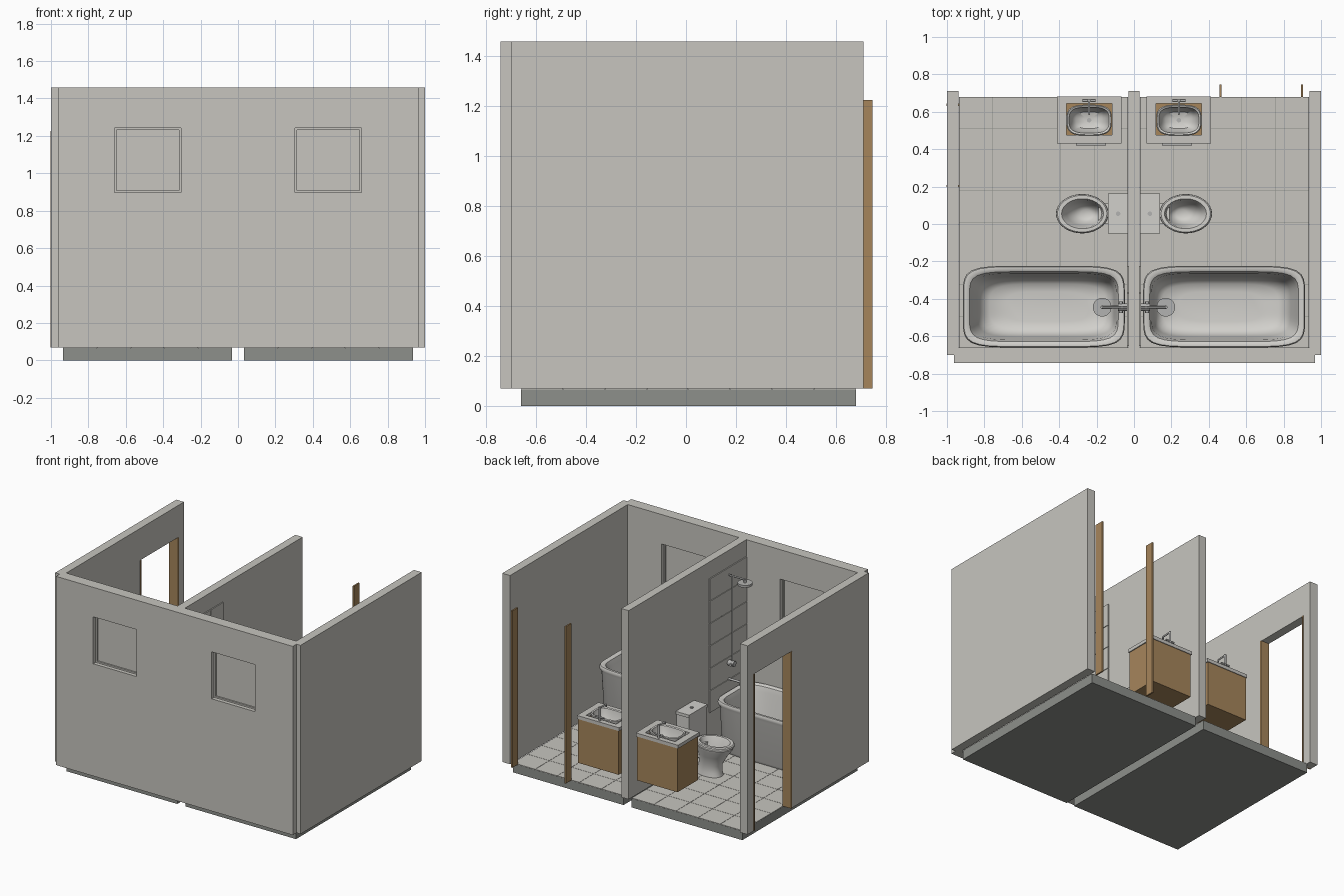
import bpy, bmesh, math
from mathutils import Vector

if "Cube" in bpy.data.objects:
    bpy.data.objects.remove(bpy.data.objects["Cube"])


def material(name, r, g, b):
    m = bpy.data.materials.new(name)
    m.diffuse_color = (r, g, b, 1)
    m.use_nodes = True
    m.node_tree.nodes["Principled BSDF"].inputs["Base Color"].default_value = m.diffuse_color
    return m


PLASTER = material("plaster", 0.57, 0.56, 0.52)
CONCRETE = material("concrete", 0.27, 0.28, 0.26)
WOOD = material("wood", 0.38, 0.235, 0.105)
PORCELAIN = material("porcelain", 0.64, 0.63, 0.60)
STONE = material("stone", 0.57, 0.56, 0.53)
CHROME = material("chrome", 0.45, 0.45, 0.44)


def finish(name, bm, mat, mirror=False, smooth=False):
    bmesh.ops.recalc_face_normals(bm, faces=bm.faces)
    me = bpy.data.meshes.new(name)
    bm.to_mesh(me)
    bm.free()
    me.materials.append(mat)
    if smooth:
        me.polygons.foreach_set("use_smooth", [True] * len(me.polygons))
        me.set_sharp_from_angle(angle=math.radians(40))
    ob = bpy.data.objects.new(name, me)
    bpy.context.collection.objects.link(ob)
    if mirror:
        ob.modifiers.new("Mirror", 'MIRROR')
    return ob


def add_box(bm, x0, x1, y0, y1, z0, z1):
    vs = bmesh.ops.create_cube(bm, size=1)["verts"]
    for v in vs:
        v.co = (x1 if v.co.x > 0 else x0, y1 if v.co.y > 0 else y0, z1 if v.co.z > 0 else z0)
    return vs


def boxes(name, mat, items, mirror=False):
    bm = bmesh.new()
    for it in items:
        add_box(bm, *it)
    return finish(name, bm, mat, mirror)


def rods(name, items, mirror=True):
    """Cylinders given as start, end, radius."""
    bm = bmesh.new()
    for a, b, r in items:
        a, b = Vector(a), Vector(b)
        d = b - a
        vs = bmesh.ops.create_cone(bm, cap_ends=True, segments=20, radius1=r, radius2=r,
                                   depth=d.length)["verts"]
        q = d.to_track_quat('Z', 'Y')
        for v in vs:
            v.co = q @ v.co + (a + b) / 2
    return finish(name, bm, CHROME, mirror, True)


def loft(name, mat, rings, seg=48):
    """Rounded rings given as centre x, centre y, half x, half y, z, exponent."""
    bm = bmesh.new()
    loops = []
    for cx, cy, hx, hy, z, n in rings:
        loop = []
        for i in range(seg):
            t = 2 * math.pi * i / seg
            c, s = math.cos(t), math.sin(t)
            k = (abs(c) ** n + abs(s) ** n) ** (-1 / n)
            loop.append(bm.verts.new((cx + hx * c * k, cy + hy * s * k, z)))
        loops.append(loop)
    for a, b in zip(loops, loops[1:]):
        for i in range(seg):
            j = (i + 1) % seg
            bm.faces.new((a[i], a[j], b[j], b[i]))
    bm.faces.new(loops[0])
    bm.faces.new(loops[-1])
    return finish(name, bm, mat, True, True)


BASE, TOP = 0.07, 1.46

# Floor slabs and tiles
boxes("floor_slab", CONCRETE, [(-0.935, -0.033, -0.66, 0.68, 0, 0.066)], True)
NX, NY, GAP = 5, 8, 0.001
tx, ty = 0.902 / NX, 1.34 / NY
boxes("floor_tiles", PLASTER,
      [(-0.935 + i * tx + GAP, -0.935 + (i + 1) * tx - GAP,
        -0.66 + j * ty + GAP, -0.66 + (j + 1) * ty - GAP, 0.066, BASE)
       for i in range(NX) for j in range(NY)], True)

# Plain walls
boxes("right_wall", PLASTER, [(0.937, 1.0, -0.70, 0.71, BASE, TOP)])
boxes("centre_wall", PLASTER, [(-0.03, 0.03, -0.66, 0.71, BASE, TOP)])

# Left wall with doorway
DOOR_TOP = 1.225
bm = bmesh.new()
outline = [(-0.70, BASE), (0.197, BASE), (0.197, DOOR_TOP), (0.643, DOOR_TOP),
           (0.643, BASE), (0.71, BASE), (0.71, TOP), (-0.70, TOP)]
face = bm.faces.new([bm.verts.new((-1.0, y, z)) for y, z in outline])
ext = bmesh.ops.extrude_face_region(bm, geom=[face])["geom"]
bmesh.ops.translate(bm, vec=(0.063, 0, 0),
                    verts=[g for g in ext if isinstance(g, bmesh.types.BMVert)])
finish("left_wall", bm, PLASTER)

# Front wall with stepped ends and window openings
bm = bmesh.new()
outline = [(-0.963, -0.743), (0.967, -0.743), (0.967, -0.70), (0.937, -0.70),
           (0.937, -0.66), (-0.937, -0.66), (-0.937, -0.70), (-0.963, -0.70)]
face = bm.faces.new([bm.verts.new((x, y, BASE)) for x, y in outline])
ext = bmesh.ops.extrude_face_region(bm, geom=[face])["geom"]
bmesh.ops.translate(bm, vec=(0, 0, TOP - BASE),
                    verts=[g for g in ext if isinstance(g, bmesh.types.BMVert)])
front = finish("front_wall", bm, PLASTER)
WX0, WX1, WZ0, WZ1 = -0.66, -0.305, 0.897, 1.243
cutter = boxes("window_cutter", PLASTER, [(WX0, WX1, -0.8, -0.6, WZ0, WZ1),
                                          (-WX1, -WX0, -0.8, -0.6, WZ0, WZ1)])
cutter.hide_render = True
cutter.hide_viewport = True
cut = front.modifiers.new("Windows", 'BOOLEAN')
cut.operation = 'DIFFERENCE'
cut.solver = 'EXACT'
cut.object = cutter

# Window frames and panes
F = 0.011
boxes("window_frame", PLASTER, [
    (WX0, WX0 + F, -0.715, -0.685, WZ0, WZ1), (WX1 - F, WX1, -0.715, -0.685, WZ0, WZ1),
    (WX0 + F, WX1 - F, -0.715, -0.685, WZ0, WZ0 + F),
    (WX0 + F, WX1 - F, -0.715, -0.685, WZ1 - F, WZ1)], True)
boxes("window_pane", PLASTER, [(WX0 + F, WX1 - F, -0.704, -0.696, WZ0 + F, WZ1 - F)], True)

# Door jambs
boxes("side_door_jambs", WOOD, [(-1.003, -0.932, y, y + 0.011, BASE, DOOR_TOP)
                                for y in (0.197, 0.632)])
boxes("back_door_jambs", WOOD, [(x, x + 0.011, 0.68, 0.747, BASE, DOOR_TOP)
                                for x in (0.457, 0.893)])

# Shower wall tiles in staggered rows
tiles = []
for r in range(6):
    z0 = 0.35 + r * 0.165
    split = -0.37 if r % 2 else -0.51
    for y0, y1 in ((-0.655, split), (split, -0.222)):
        tiles.append((-0.038, -0.03, y0 + 0.002, y1 - 0.002, z0 + 0.002, z0 + 0.163))
boxes("shower_tiles", PLASTER, tiles, True)

# Bathtub
cx, cy = -0.482, -0.442
loft("bathtub", PORCELAIN, [
    (cx, cy, 0.395, 0.185, 0.07, 6), (cx, cy, 0.405, 0.195, 0.09, 6),
    (cx, cy, 0.42, 0.208, 0.395, 6), (cx, cy, 0.431, 0.216, 0.415, 6),
    (cx, cy, 0.433, 0.218, 0.43, 6), (cx, cy, 0.428, 0.213, 0.442, 6),
    (cx, cy, 0.412, 0.199, 0.443, 6), (cx, cy, 0.398, 0.187, 0.435, 6),
    (cx, cy, 0.388, 0.178, 0.40, 5.5), (cx + 0.01, cy, 0.365, 0.162, 0.24, 5),
    (cx + 0.015, cy, 0.345, 0.148, 0.18, 4.5), (cx + 0.02, cy, 0.31, 0.122, 0.153, 4),
    (cx + 0.02, cy, 0.22, 0.08, 0.145, 4)], 72)

# Shower fittings
sy = -0.445
rods("shower", [
    ((-0.065, sy, 0.62), (-0.065, sy, 1.29), 0.006),
    ((-0.03, sy, 1.285), (-0.17, sy, 1.285), 0.006),
    ((-0.17, sy, 1.285), (-0.17, sy, 1.262), 0.009),
    ((-0.17, sy, 1.265), (-0.17, sy, 1.248), 0.05),
    ((-0.03, sy, 0.64), (-0.085, sy, 0.64), 0.02),
    ((-0.07, -0.475, 0.64), (-0.07, -0.415, 0.64), 0.01),
    ((-0.03, sy, 0.52), (-0.14, sy, 0.52), 0.008),
    ((-0.135, sy, 0.525), (-0.135, sy, 0.495), 0.008)])

# Toilet bowl with seat ring
ty = 0.055
loft("toilet_bowl", PORCELAIN, [
    (-0.235, ty, 0.095, 0.065, 0.07, 2.3), (-0.235, ty, 0.088, 0.06, 0.10, 2.3),
    (-0.24, ty, 0.085, 0.058, 0.15, 2.2), (-0.26, ty, 0.105, 0.078, 0.22, 2.1),
    (-0.274, ty, 0.13, 0.098, 0.27, 2), (-0.276, ty, 0.136, 0.102, 0.288, 2),
    (-0.276, ty, 0.13, 0.097, 0.291, 2), (-0.277, ty, 0.14, 0.105, 0.295, 2),
    (-0.277, ty, 0.139, 0.104, 0.308, 2), (-0.277, ty, 0.132, 0.098, 0.314, 2),
    (-0.275, ty, 0.112, 0.08, 0.314, 2), (-0.274, ty, 0.106, 0.074, 0.304, 2),
    (-0.268, ty, 0.092, 0.063, 0.25, 2), (-0.26, ty, 0.06, 0.042, 0.20, 2),
    (-0.255, ty, 0.03, 0.022, 0.185, 2)])

# Toilet cistern
boxes("toilet_cistern", PORCELAIN, [
    (-0.135, -0.031, -0.043, 0.155, 0.27, 0.488), (-0.14, -0.031, -0.05, 0.163, 0.488, 0.51),
    (-0.19, -0.031, 0.0, 0.11, 0.19, 0.275)], True)
rods("flush_button", [((-0.085, ty, 0.505), (-0.085, ty, 0.517), 0.012)])

# Vanity cabinet, open under the basin
bm = bmesh.new()
add_box(bm, -0.405, -0.075, 0.437, 0.677, 0.21, 0.535)
bm.normal_update()
bmesh.ops.delete(bm, geom=[f for f in bm.faces if f.normal.z > 0.9], context='FACES')
finish("vanity_cabinet", bm, WOOD, True)
boxes("vanity_handle", CHROME, [(-0.31, -0.15, 0.42, 0.437, 0.47, 0.48)], True)

# Counter frame around the basin
CZ0, CZ1 = 0.535, 0.56
boxes("vanity_counter", STONE, [
    (-0.412, -0.362, 0.43, 0.682, CZ0, CZ1), (-0.118, -0.068, 0.43, 0.682, CZ0, CZ1),
    (-0.362, -0.118, 0.43, 0.475, CZ0, CZ1), (-0.362, -0.118, 0.645, 0.682, CZ0, CZ1)], True)

# Basin
bx, by = -0.24, 0.555
loft("basin", PORCELAIN, [
    (bx, by, 0.06, 0.04, 0.45, 3), (bx, by, 0.10, 0.068, 0.475, 3),
    (bx, by, 0.118, 0.08, 0.545, 3.2), (bx, by, 0.121, 0.083, 0.565, 3.2),
    (bx, by, 0.116, 0.078, 0.571, 3.2), (bx, by, 0.107, 0.069, 0.566, 3.2),
    (bx, by, 0.094, 0.06, 0.51, 3), (bx, by, 0.07, 0.045, 0.478, 2.8),
    (bx, by, 0.03, 0.02, 0.468, 2.5)])
rods("basin_drain", [((bx, by, 0.464), (bx, by, 0.472), 0.012)])

# Basin tap
rods("basin_tap", [
    ((bx, 0.66, 0.56), (bx, 0.66, 0.66), 0.008),
    ((bx, 0.665, 0.655), (bx, 0.585, 0.65), 0.006),
    ((bx, 0.588, 0.652), (bx, 0.588, 0.635), 0.006),
    ((bx - 0.035, 0.66, 0.585), (bx + 0.035, 0.66, 0.585), 0.006)])
